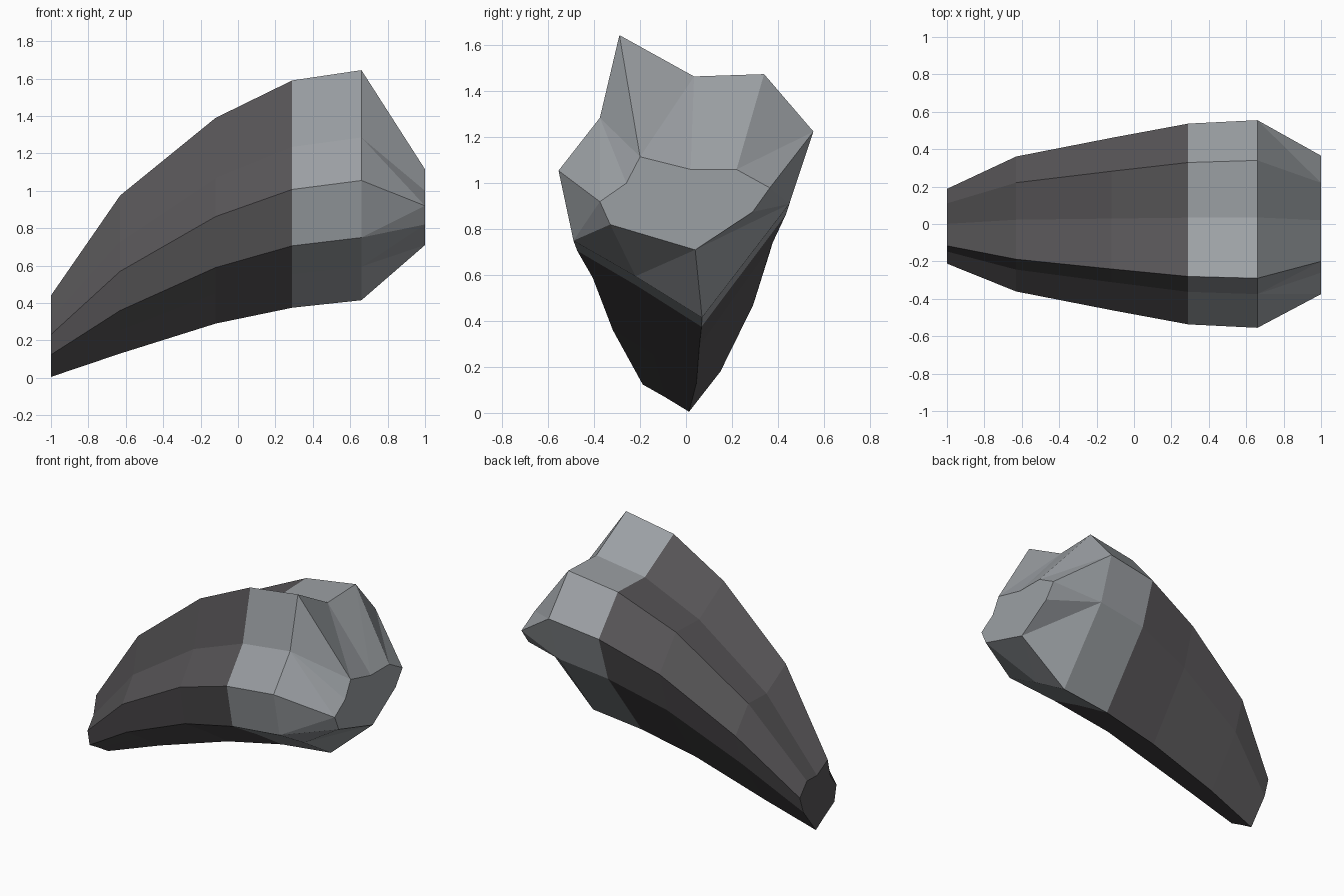
import bpy, bmesh

if "Cube" in bpy.data.objects:
    bpy.data.objects.remove(bpy.data.objects["Cube"])

def material(name, rgb):
    m = bpy.data.materials.new(name)
    m.diffuse_color = (*rgb, 1)
    m.use_nodes = True
    m.node_tree.nodes["Principled BSDF"].inputs["Base Color"].default_value = m.diffuse_color
    return m

# widest cross-section (y, z) and the smaller tip cross-section
SECTION = [(-.29, 1.645), (.035, 1.465), (.34, 1.475), (.555, 1.225), (.45, .91),
           (.07, .415), (-.22, .595), (-.49, .75), (-.555, 1.055), (-.375, 1.285)]
TIP = [(-.2, 1.115), (.02, 1.06), (.22, 1.06), (.365, .98), (.29, .875),
       (.04, .71), (-.145, .765), (-.33, .82), (-.375, .92), (-.26, 1.0)]
# x, y scale, y shift, lowest z, z scale of each section
STATIONS = [(-1, .36, -.012, .005, .354), (-.63, .65, 0, .13, .687),
            (-.12, .83, 0, .29, .894), (.29, .967, 0, .375, .988),
            (.66, 1, 0, .415, 1)]
N = len(SECTION)

bm = bmesh.new()
rings = [[bm.verts.new((x, y * sy + dy, z0 + (z - .415) * sz)) for y, z in SECTION]
         for x, sy, dy, z0, sz in STATIONS]
rings.append([bm.verts.new((1, y, z)) for y, z in TIP])

# skin between sections; the faceted tip band is split into triangles
for k, (a, b) in enumerate(zip(rings, rings[1:])):
    for i in range(N):
        j = (i + 1) % N
        if k < 4:
            bm.faces.new((a[i], a[j], b[j], b[i]))
        elif i in (4, 6, 7, 9):
            bm.faces.new((a[i], a[j], b[j]))
            bm.faces.new((a[i], b[j], b[i]))
        else:
            bm.faces.new((a[i], a[j], b[i]))
            bm.faces.new((a[j], b[j], b[i]))

# end caps
bm.faces.new(rings[0])
bm.faces.new(rings[-1])
bmesh.ops.recalc_face_normals(bm, faces=bm.faces[:])

# dark body, pale tip
for f in bm.faces:
    f.material_index = int(f.calc_center_median().x > .29)

mesh = bpy.data.meshes.new("curved_finger")
bm.to_mesh(mesh)
bm.free()
mesh.materials.append(material("dark_grey", (.095, .09, .095)))
mesh.materials.append(material("pale_grey", (.33, .35, .37)))
obj = bpy.data.objects.new("curved_finger", mesh)
bpy.context.collection.objects.link(obj)
